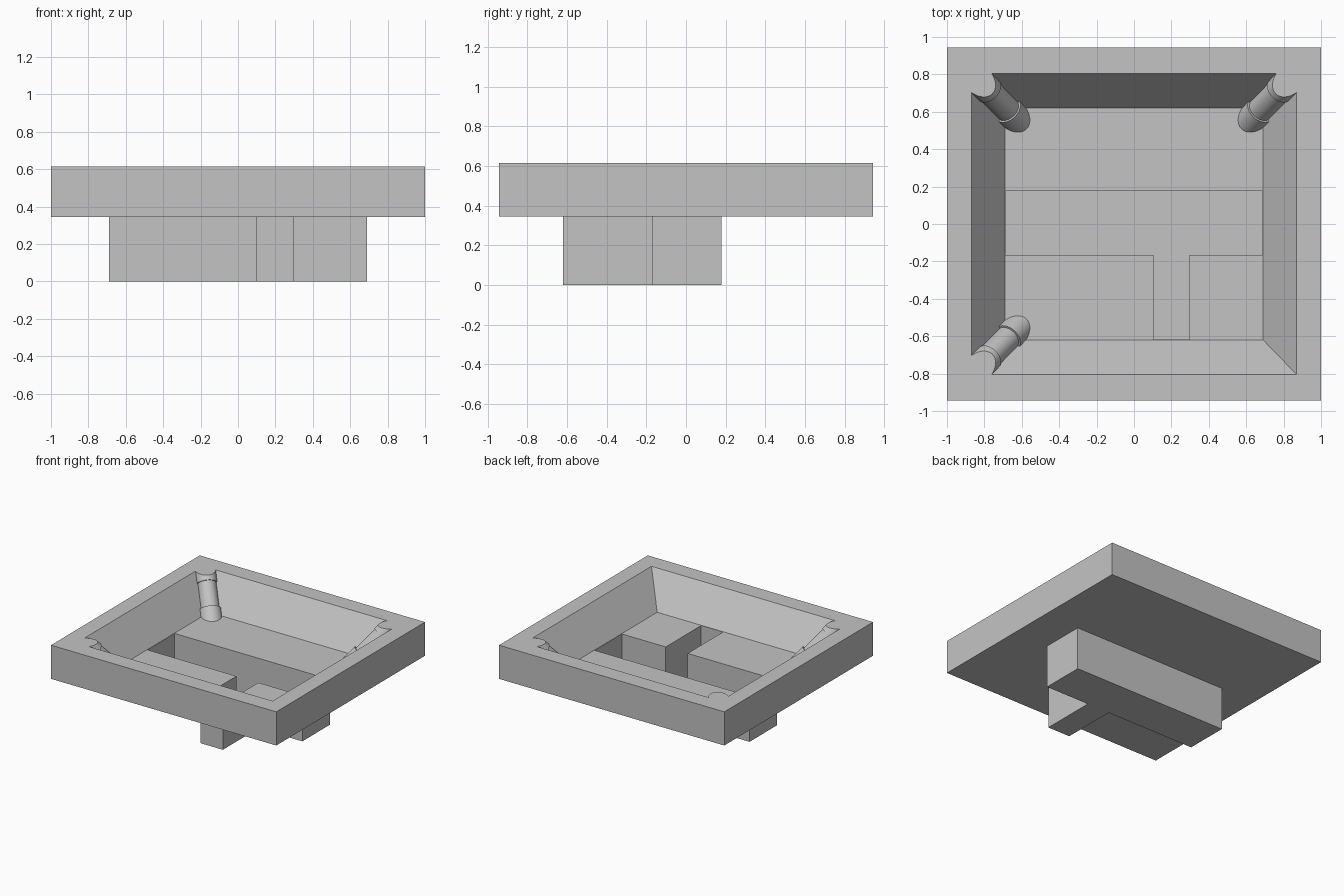
import bpy, bmesh
from mathutils import Vector

cube = bpy.data.objects.get("Cube")
if cube:
    bpy.data.objects.remove(cube, do_unlink=True)

# Single material
grey = bpy.data.materials.new("plain grey")
grey.use_nodes = True
colour = (0.55, 0.55, 0.55, 1)
grey.diffuse_color = colour
grey.node_tree.nodes["Principled BSDF"].inputs["Base Color"].default_value = colour

RIM, FLOOR, UNDER = 0.615, 0.365, 0.345


def make_object(name, bm):
    bmesh.ops.recalc_face_normals(bm, faces=bm.faces)
    mesh = bpy.data.meshes.new(name)
    bm.to_mesh(mesh)
    bm.free()
    mesh.materials.append(grey)
    obj = bpy.data.objects.new(name, mesh)
    bpy.context.collection.objects.link(obj)
    return obj


def loft(name, lower, upper, z0, z1):
    """Closed solid between two outlines with matching corners."""
    bm = bmesh.new()
    a = [bm.verts.new((x, y, z0)) for x, y in lower]
    b = [bm.verts.new((x, y, z1)) for x, y in upper]
    bm.faces.new(a[::-1])
    bm.faces.new(b)
    for i in range(len(a)):
        j = (i + 1) % len(a)
        bm.faces.new((a[i], a[j], b[j], b[i]))
    return make_object(name, bm)


def rect(x, y):
    return [(-x, -y), (x, -y), (x, y), (-x, y)]


def tee(d):
    """T-shaped outline shrunk by d: a long bar with a stem to the front."""
    bar, back, front, end = 0.69 - d, 0.18 - d, -0.17 + d, -0.62 + d
    left, right = 0.10 + d, 0.30 - d
    return [(-bar, back), (-bar, front), (left, front), (left, end),
            (right, end), (right, front), (bar, front), (bar, back)]


def cut(obj, cutter):
    cutter.hide_render = True
    mod = obj.modifiers.new("cut", 'BOOLEAN')
    mod.operation = 'DIFFERENCE'
    mod.solver = 'EXACT'
    mod.object = cutter
    bpy.context.view_layer.objects.active = obj
    bpy.ops.object.modifier_apply(modifier=mod.name)


# Tray with sloping inner walls, and the T-shaped well below its floor
tray = loft("tray", rect(1, 0.943), rect(1, 0.943), UNDER, RIM)
well = loft("well", tee(0), tee(0), 0, UNDER)
k = 0.1 / (RIM - FLOOR)
hollow = loft("hollow_cutter", rect(0.69, 0.62),
              rect(0.87 + 0.18 * k, 0.805 + 0.185 * k), FLOOR, RIM + 0.1)
pit = loft("pit_cutter", tee(0.003), tee(0.003), 0.003, RIM)
cut(tray, hollow)
cut(tray, pit)
cut(well, pit)
for helper in (hollow, pit):
    bpy.data.objects.remove(helper, do_unlink=True)


def pillar(name, sx, sy):
    """Leaning corner pillar with a foot and a collar, trimmed level."""
    foot = Vector((0.655 * sx, 0.59 * sy, FLOOR))
    axis = Vector((0.18 * sx, 0.185 * sy, RIM - FLOOR))
    turn = axis.to_track_quat('Z', 'Y').to_matrix().to_4x4()
    bm = bmesh.new()
    for radius, t0, t1 in ((0.08, -0.5, 0.12), (0.069, -0.5, 1.5), (0.077, 0.68, 1.5)):
        part = bmesh.new()
        bmesh.ops.create_cone(part, cap_ends=True, segments=32, radius1=radius,
                              radius2=radius, depth=axis.length * (t1 - t0))
        bmesh.ops.transform(part, matrix=turn, verts=part.verts)
        bmesh.ops.translate(part, vec=foot + axis * (t0 + t1) / 2, verts=part.verts)
        for z, side in ((FLOOR, -1), (RIM, 1)):
            res = bmesh.ops.bisect_plane(
                part, geom=part.verts[:] + part.edges[:] + part.faces[:],
                plane_co=(0, 0, z), plane_no=(0, 0, side), clear_outer=True)
            edges = [e for e in res["geom_cut"] if isinstance(e, bmesh.types.BMEdge)]
            if edges:
                bmesh.ops.holes_fill(part, edges=edges, sides=0)
        temp = bpy.data.meshes.new("part")
        part.to_mesh(temp)
        part.free()
        bm.from_mesh(temp)
        bpy.data.meshes.remove(temp)
    obj = make_object(name, bm)
    bpy.ops.object.select_all(action='DESELECT')
    obj.select_set(True)
    bpy.context.view_layer.objects.active = obj
    bpy.ops.object.shade_smooth_by_angle(angle=0.6)


# Three corners carry a pillar
pillar("back_right_pillar", -1, 1)
pillar("back_left_pillar", 1, 1)
pillar("front_right_pillar", -1, -1)
